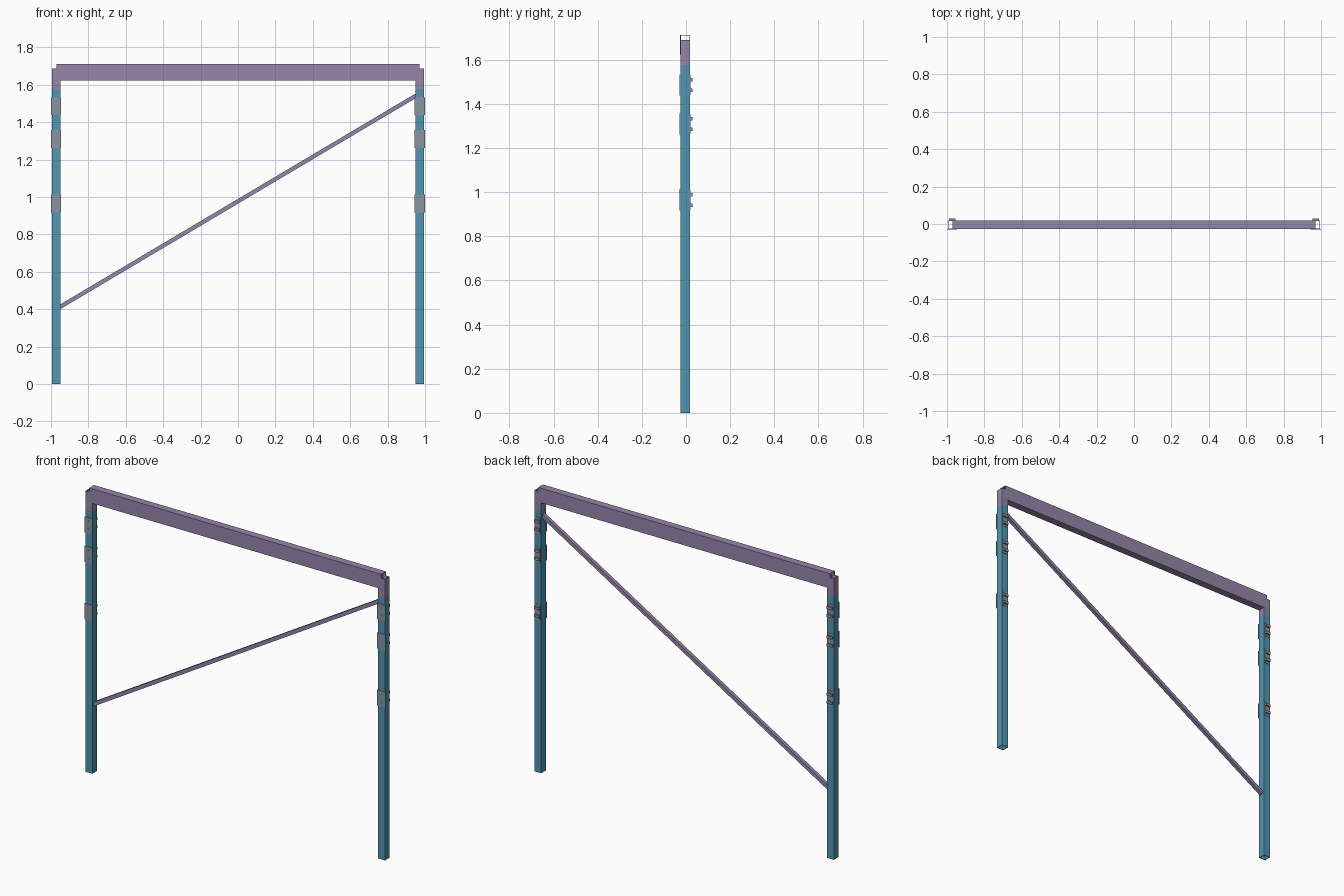
import bpy, bmesh, math
from mathutils import Matrix, Vector

if "Cube" in bpy.data.objects:
    bpy.data.objects.remove(bpy.data.objects["Cube"])


def material(name, rgb):
    m = bpy.data.materials.new(name)
    m.diffuse_color = (*rgb, 1)
    m.use_nodes = True
    m.node_tree.nodes["Principled BSDF"].inputs["Base Color"].default_value = m.diffuse_color
    return m


BLUE = material("blue_paint", (0.085, 0.30, 0.45))
PURPLE = material("purple_paint", (0.30, 0.24, 0.40))
STEEL = material("steel", (0.24, 0.30, 0.36))


def finish(name, bm, mat):
    bmesh.ops.recalc_face_normals(bm, faces=bm.faces)
    me = bpy.data.meshes.new(name)
    bm.to_mesh(me)
    bm.free()
    me.materials.append(mat)
    ob = bpy.data.objects.new(name, me)
    bpy.context.collection.objects.link(ob)
    return ob


def tube(name, start, end, w, h, wall, mat, side=Vector((0, 1, 0))):
    """Open rectangular tube; w runs along 'side', h across it."""
    start, end = Vector(start), Vector(end)
    up = (end - start).cross(side).normalized()
    bm = bmesh.new()
    rings = []
    for p in (start, end):
        for t in (0, wall):
            rings.append([bm.verts.new(p + side * sx * (w / 2 - t) + up * sy * (h / 2 - t))
                          for sx, sy in ((-1, -1), (1, -1), (1, 1), (-1, 1))])
    o0, i0, o1, i1 = rings
    for a, b in ((o0, o1), (i0, i1), (o0, i0), (o1, i1)):
        for k in range(4):
            n = (k + 1) % 4
            bm.faces.new((a[k], a[n], b[n], b[k]))
    return finish(name, bm, mat)


def box(bm, x, y0, y1, z, w, h):
    m = Matrix.Translation((x, (y0 + y1) / 2, z)) @ Matrix.Diagonal((w, y1 - y0, h, 1))
    bmesh.ops.create_cube(bm, size=1, matrix=m)


YC = -0.004            # centre plane of the frame
FRONT, BACK = -0.026, 0.018
PX = 0.9725            # post centre

for s, label in ((-1, "left"), (1, "right")):
    # hollow post and its corner sleeve
    x = s * PX
    tube(label + "_post", (x, YC, 0), (x, YC, 1.576), 0.044, 0.045, 0.003, BLUE)
    tube(label + "_corner", (x, YC, 1.576), (x, YC, 1.688), 0.044, 0.045, 0.003, PURPLE)

    # clamp plates with bolts and rear nuts
    for i, z in enumerate((0.965, 1.309, 1.485), 1):
        bm = bmesh.new()
        box(bm, x, FRONT - 0.003, FRONT, z, 0.055, 0.096)
        box(bm, x, BACK, BACK + 0.002, z, 0.036, 0.09)
        for dz in (-0.024, 0.024):
            box(bm, x, BACK + 0.002, 0.029, z + dz, 0.034, 0.016)
            m = Matrix.Translation((x, FRONT - 0.002, z + dz)) @ Matrix.Rotation(math.pi / 2, 4, 'X')
            bmesh.ops.create_cone(bm, cap_ends=True, segments=12, radius1=0.006,
                                  radius2=0.006, depth=0.004, matrix=m)
        finish(f"{label}_clamp_{i}", bm, STEEL)

# top beam, resting in the corners
tube("top_beam", (-0.97, YC, 1.668), (0.97, YC, 1.668), 0.045, 0.088, 0.003, PURPLE)

# diagonal brace
tube("diagonal_brace", (-0.952, YC, 0.412), (0.952, YC, 1.542), 0.022, 0.022, 0.002, PURPLE)
